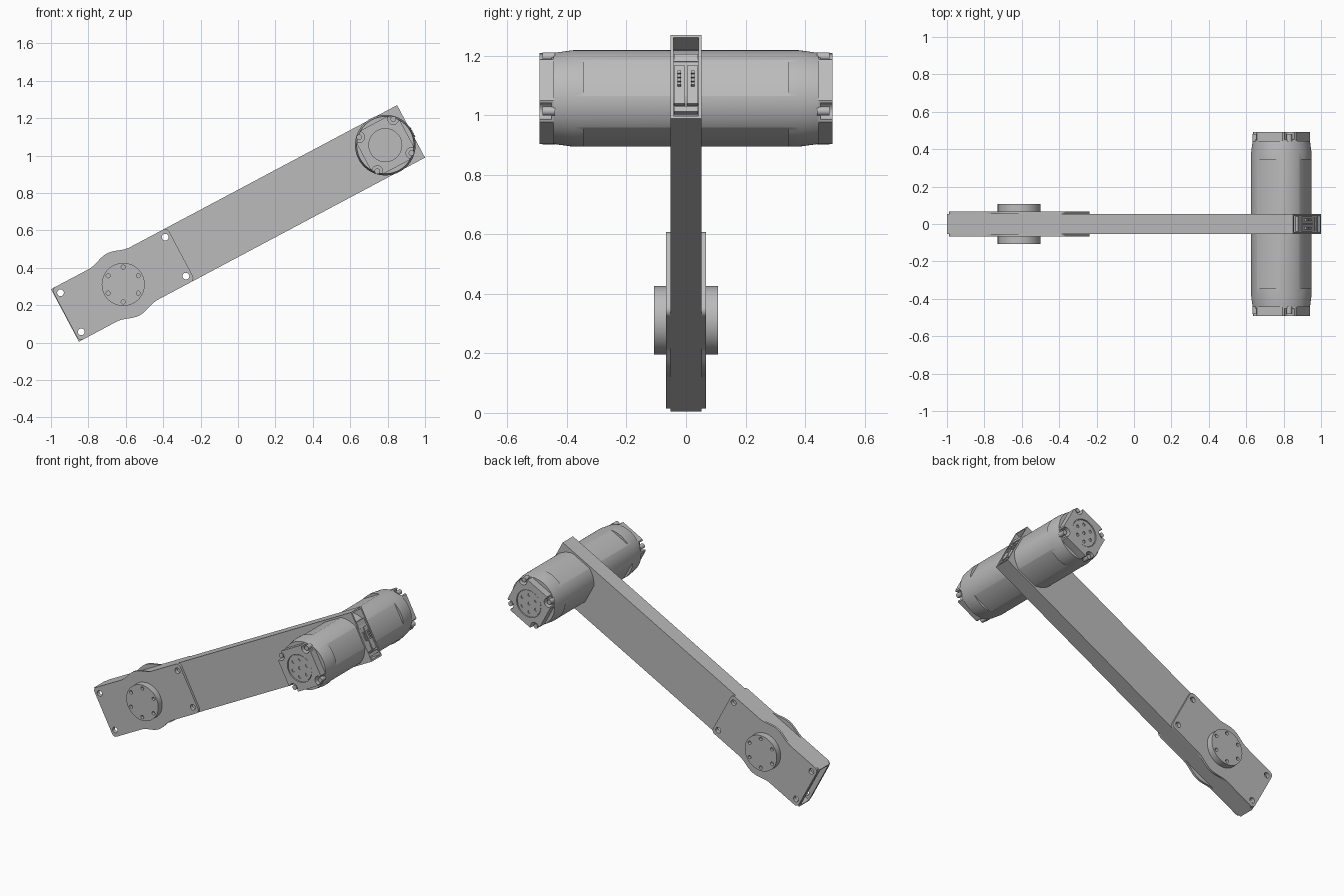
import bpy, bmesh, math
from mathutils import Matrix, Vector

old = bpy.data.objects.get("Cube")
if old:
    bpy.data.objects.remove(old, do_unlink=True)

grey = bpy.data.materials.new("machined_grey")
grey.use_nodes = True
COLOUR = (0.5, 0.5, 0.5, 1)
grey.diffuse_color = COLOUR
grey.node_tree.nodes["Principled BSDF"].inputs["Base Color"].default_value = COLOUR

# Parts are made with the arm lying along x, then tilted as a whole
TILT = Matrix.Translation((0, 0, 0.6375)) @ Matrix.Rotation(math.radians(-28), 4, 'Y')
LONG, HALF, THICK = 1.048, 0.159, 0.0525
HUB, MOTOR = -0.695, 0.892
parts = []


def circle(x, z, r, n=32, start=0.0):
    return [(x + r * math.cos(start + 2 * math.pi * i / n),
             z + r * math.sin(start + 2 * math.pi * i / n)) for i in range(n)]


def rect(x0, x1, z0, z1):
    return [(x0, z0), (x1, z0), (x1, z1), (x0, z1)]


def add_loft(bm, rings):
    """Join rings of (y, outline) into a closed solid."""
    loops = [[bm.verts.new((x, y, z)) for x, z in pts] for y, pts in rings]
    for a, b in zip(loops, loops[1:]):
        for i in range(len(a)):
            j = (i + 1) % len(a)
            bm.faces.new((a[i], a[j], b[j], b[i]))
    bm.faces.new(loops[0][::-1])
    bm.faces.new(loops[-1])


def solid(name, *lofts):
    bm = bmesh.new()
    for rings in lofts:
        add_loft(bm, rings)
    bmesh.ops.recalc_face_normals(bm, faces=bm.faces)
    mesh = bpy.data.meshes.new(name)
    bm.to_mesh(mesh)
    bm.free()
    mesh.materials.append(grey)
    ob = bpy.data.objects.new(name, mesh)
    bpy.context.collection.objects.link(ob)
    parts.append(ob)
    return ob


def prism(pts, y0, y1):
    return [(y0, pts), (y1, pts)]


def cut(ob, *lofts):
    cutter = solid("cutter", *lofts)
    parts.remove(cutter)
    cutter.hide_render = True
    mod = ob.modifiers.new("cut", 'BOOLEAN')
    mod.operation, mod.solver, mod.object = 'DIFFERENCE', 'EXACT', cutter
    bpy.context.view_layer.update()
    result = bpy.data.meshes.new_from_object(
        ob.evaluated_get(bpy.context.evaluated_depsgraph_get()))
    ob.modifiers.clear()
    ob.data = result
    bpy.data.objects.remove(cutter, do_unlink=True)


def span(side, a, b):
    return sorted((side * a, side * b))


# Hollow arm with open ends and four through holes
corner_holes = [prism(circle(HUB + sx * 0.317, sz * 0.118, 0.018, 20), -0.1, 0.1)
                for sx in (-1, 1) for sz in (-1, 1)]
arm = solid("arm_tube", prism(rect(-LONG, LONG, -HALF, HALF), -THICK, THICK))
cut(arm, prism(rect(-2, 2, -HALF + 0.01, HALF - 0.01), -THICK + 0.01, THICK - 0.01))
cut(arm, *corner_holes)


# Side plates: rounded corners and a swelling around the hub
def plate_outline():
    half, r = 0.35, 0.025
    top = []
    for i in range(7):
        a = math.pi / 2 * i / 6
        top.append((half - r + r * math.cos(a), HALF - r + r * math.sin(a)))
    for i in range(21):
        t = 1 - i / 10
        top.append((0.125 * t, HALF + 0.014 * (1 + math.cos(math.pi * t))))
    top += [(-x, z) for x, z in top[6::-1]]
    return [(HUB + x, z) for x, z in top] + [(HUB - x, -z) for x, z in top]


bolt_start = math.radians(90 - 28)
for side, label in ((-1, "front"), (1, "back")):
    plate = solid(label + "_plate", prism(plate_outline(), *span(side, THICK, 0.067)))
    cut(plate, *corner_holes)
    # Hub disc with a ring of bolt sockets
    hub = solid(label + "_hub", prism(circle(HUB, 0, 0.115, 64), *span(side, 0.03, 0.108)))
    cut(hub, *[prism(circle(x, z, 0.011, 16), *span(side, 0.09, 0.12))
               for x, z in circle(HUB, 0, 0.093, 6, bolt_start)])

# Motor barrel crossing the arm, with four long flats
profile = [(-0.445, 0.153), (-0.38, 0.162), (0.38, 0.162), (0.445, 0.153)]
barrel = solid("motor_barrel", [(y, circle(MOTOR, 0, r, 72)) for y, r in profile])
FLAT = 0.147
cut(barrel, *[prism(pts, -0.345, 0.345) for pts in (
    rect(MOTOR + FLAT, MOTOR + 0.3, -0.1, 0.1), rect(MOTOR - 0.3, MOTOR - FLAT, -0.1, 0.1),
    rect(MOTOR - 0.1, MOTOR + 0.1, FLAT, 0.3), rect(MOTOR - 0.1, MOTOR + 0.1, -0.3, -FLAT))])

# Motor end caps with notched corners, bolts and output flange
wide, narrow = 0.131, 0.078
octagon = []
for sx, sz in ((1, 1), (-1, 1), (-1, -1), (1, -1)):
    pair = [(MOTOR + sx * wide, sz * narrow), (MOTOR + sx * narrow, sz * wide)]
    octagon += pair if sx * sz > 0 else pair[::-1]
bolts = circle(MOTOR, 0, 0.146, 4, math.pi / 4)
for side, label in ((-1, "front"), (1, "back")):
    cap = solid(label + "_motor_cap", prism(octagon, *span(side, 0.43, 0.492)))
    cut(cap, *[prism(circle(x, z, 0.029, 20), *span(side, 0.452, 0.52)) for x, z in bolts])
    cut(cap, prism(circle(MOTOR, 0, 0.088, 48), *span(side, 0.482, 0.52)))
    solid(label + "_cap_bolts",
          *[prism(circle(x, z, 0.015, 16), *span(side, 0.44, 0.482)) for x, z in bolts])
    flange = solid(label + "_output_flange",
                   prism(circle(MOTOR, 0, 0.084, 48), *span(side, 0.47, 0.488)))
    sockets = circle(MOTOR, 0, 0.056, 6, bolt_start) + [(MOTOR, 0)]
    cut(flange, *[prism(circle(x, z, 0.01, 14), *span(side, 0.478, 0.52)) for x, z in sockets])

# Cable sockets with pins in the open upper end
for side, label in ((-1, "front"), (1, "back")):
    solid(label + "_cable_socket",
          prism(rect(1.03, 1.044, -0.1, 0.045), *span(side, 0.004, 0.04)))
    solid(label + "_cable_pins", *[
        prism(rect(1.04, 1.056, z - 0.005, z + 0.005), *span(side, 0.017, 0.029))
        for z in (-0.03, -0.015, 0, 0.015)])
solid("socket_rails", prism(rect(1.02, 1.042, 0.06, 0.09), -0.04, 0.04),
      prism(rect(1.02, 1.044, -0.13, -0.112), -0.04, 0.04))

# Tilt everything and smooth the round surfaces
bpy.ops.object.select_all(action='DESELECT')
for ob in parts:
    ob.data.transform(TILT)
    ob.select_set(True)
bpy.context.view_layer.objects.active = parts[0]
bpy.ops.object.shade_smooth_by_angle(angle=math.radians(25))
